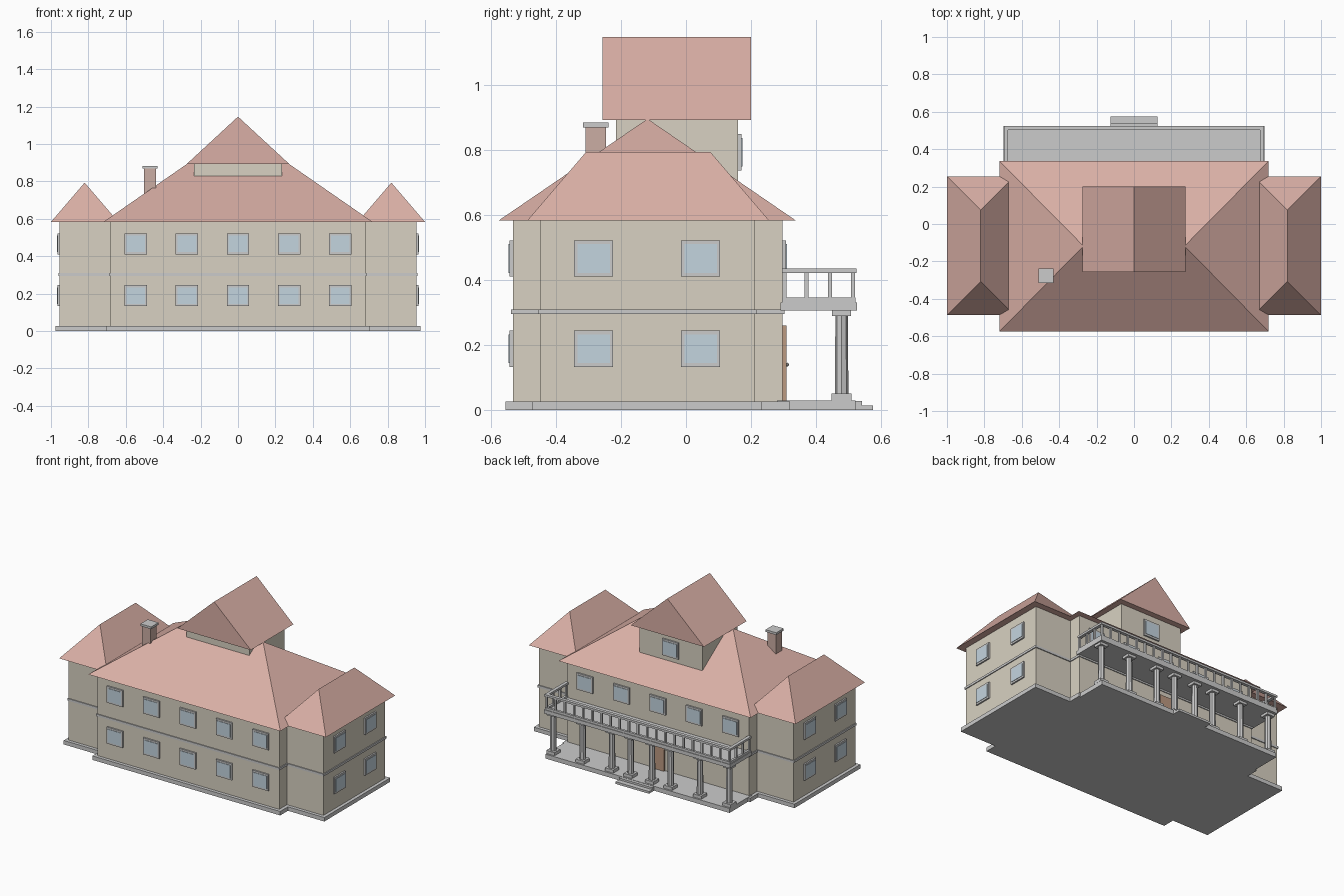
import bpy, bmesh, math

if "Cube" in bpy.data.objects:
    bpy.data.objects.remove(bpy.data.objects["Cube"])


def material(name, rgb):
    m = bpy.data.materials.new(name)
    m.diffuse_color = (*rgb, 1)
    m.use_nodes = True
    m.node_tree.nodes["Principled BSDF"].inputs["Base Color"].default_value = m.diffuse_color
    return m


WALL = material("plaster", (0.69, 0.64, 0.54))
ROOF = material("roof_tile", (0.70, 0.43, 0.38))
GLASS = material("glass", (0.55, 0.66, 0.74))
WOOD = material("door_wood", (0.50, 0.32, 0.22))
BRICK = material("brick", (0.60, 0.42, 0.37))


def finish(name, bm, mat=None):
    bmesh.ops.recalc_face_normals(bm, faces=bm.faces)
    me = bpy.data.meshes.new(name)
    bm.to_mesh(me)
    bm.free()
    ob = bpy.data.objects.new(name, me)
    bpy.context.collection.objects.link(ob)
    if mat:
        me.materials.append(mat)
    return ob


def box(name, x, y, z, mat=None):
    """Box from (min, max) pairs."""
    bm = bmesh.new()
    bmesh.ops.create_cube(bm, size=1)
    for v in bm.verts:
        v.co = [r[0] if c < 0 else r[1] for c, r in zip(v.co, (x, y, z))]
    return finish(name, bm, mat)


def roof(name, x, y, z, ridge_a, ridge_b):
    """Solid roof: eave rectangle and a ridge, as a hull."""
    bm = bmesh.new()
    for px in x:
        for py in y:
            bm.verts.new((px, py, z[0]))
    for p in (ridge_a, ridge_b):
        bm.verts.new((*p, z[1]))
    bmesh.ops.convex_hull(bm, input=bm.verts)
    bmesh.ops.dissolve_limit(bm, angle_limit=0.01, verts=bm.verts, edges=bm.edges)
    return finish(name, bm, ROOF)


def window(name, cx, cy, cz, axis, out):
    """Frame and glass on a wall facing along axis 0 (x) or 1 (y)."""
    for part, w, h, d, mat in (("frame", 0.06, 0.056, 0.010, None),
                               ("glass", 0.05, 0.044, 0.013, GLASS)):
        depth = lambda c: sorted((c - out * 0.005, c + out * d))
        xr = depth(cx) if axis == 0 else (cx - w, cx + w)
        yr = depth(cy) if axis == 1 else (cy - w, cy + w)
        box(f"{name}_{part}", xr, yr, (cz - h, cz + h), mat)


# Walls, plinths and floor bands of the main block and the wings
for part, X, Y in (("main", 0.682, (-0.532, 0.297)), ("wing", 0.955, (-0.449, 0.212))):
    for name, o, z, mat in (("walls", 0, (0.02, 0.585), WALL),
                            ("plinth", 0.022, (0, 0.027), None),
                            ("band", 0.006, (0.295, 0.31), None)):
        box(f"{part}_{name}", (-X - o, X + o), (Y[0] - o, Y[1] + o), z, mat)

# Hipped roofs
roof("main_roof", (-0.72, 0.72), (-0.575, 0.337), (0.583, 0.895), (-0.27, -0.118), (0.27, -0.118))
for s in (-1, 1):
    roof("wing_roof", (s * 0.64, s * 1.0), (-0.487, 0.255), (0.583, 0.793),
         (s * 0.82, -0.307), (s * 0.82, 0.075))

# Attic room with gable roof
box("attic_walls", (-0.235, 0.235), (-0.215, 0.16), (0.6, 0.895), WALL)
roof("attic_roof", (-0.275, 0.275), (-0.256, 0.2), (0.892, 1.146), (0, -0.256), (0, 0.2))
window("attic_window", 0, 0.16, 0.792, 1, 1)

# Chimney
box("chimney", (-0.502, -0.438), (-0.309, -0.245), (0.65, 0.87), BRICK)
box("chimney_cap", (-0.51, -0.43), (-0.316, -0.238), (0.868, 0.883))

# Windows
for z in (0.189, 0.466):
    for i in range(-2, 3):
        window("front_window", i * 0.273, -0.532, z, 1, -1)
        if z > 0.3:
            window("back_window", i * 0.273, 0.297, z, 1, 1)
    for s in (-1, 1):
        for y in (-0.284, 0.045):
            window("side_window", s * 0.955, y, z, 0, s)

# Back door with knob
box("door", (-0.05, 0.05), (0.29, 0.309), (0.027, 0.26), WOOD)
bm = bmesh.new()
bmesh.ops.create_icosphere(bm, subdivisions=1, radius=0.006)
bmesh.ops.translate(bm, verts=bm.verts, vec=(0.035, 0.311, 0.14))
finish("door_knob", bm)

# Porch floor and steps
box("porch_floor", (-0.69, 0.69), (0.28, 0.52), (0, 0.03))
box("upper_step", (-0.125, 0.125), (0.5, 0.541), (0, 0.028))
box("lower_step", (-0.125, 0.125), (0.5, 0.575), (0, 0.015))

# Columns: octagonal shaft, square base and capital
for cx in (0.08, 0.22, 0.44, 0.66):
    for x in (-cx, cx):
        y = 0.478
        bm = bmesh.new()
        bmesh.ops.create_cone(bm, cap_ends=True, segments=8, radius1=0.021, radius2=0.019, depth=0.26)
        bmesh.ops.translate(bm, verts=bm.verts, vec=(x, y, 0.17))
        finish("column_shaft", bm)
        for name, h, z in (("base", 0.031, (0.03, 0.051)), ("capital", 0.029, (0.289, 0.308))):
            box(f"column_{name}", (x - h, x + h), (y - h, y + h), z)

# Balcony slab and railing
box("balcony_slab", (-0.697, 0.697), (0.29, 0.525), (0.306, 0.331))
for name, z, w in (("top_rail", (0.421, 0.435), 0.011), ("bottom_rail", (0.331, 0.346), 0.008)):
    box(f"back_{name}", (-0.685 - w, 0.685 + w), (0.513 - w, 0.513 + w), z)
    for s in (-1, 1):
        box(f"side_{name}", (s * 0.685 - w, s * 0.685 + w), (0.295, 0.513), z)
posts = [(-0.685 + i * 0.0685, 0.513) for i in range(21)]
posts += [(s * 0.685, y) for s in (-1, 1) for y in (0.302, 0.37, 0.442)]
for x, y in posts:
    box("baluster", (x - 0.006, x + 0.006), (y - 0.006, y + 0.006), (0.34, 0.425))
